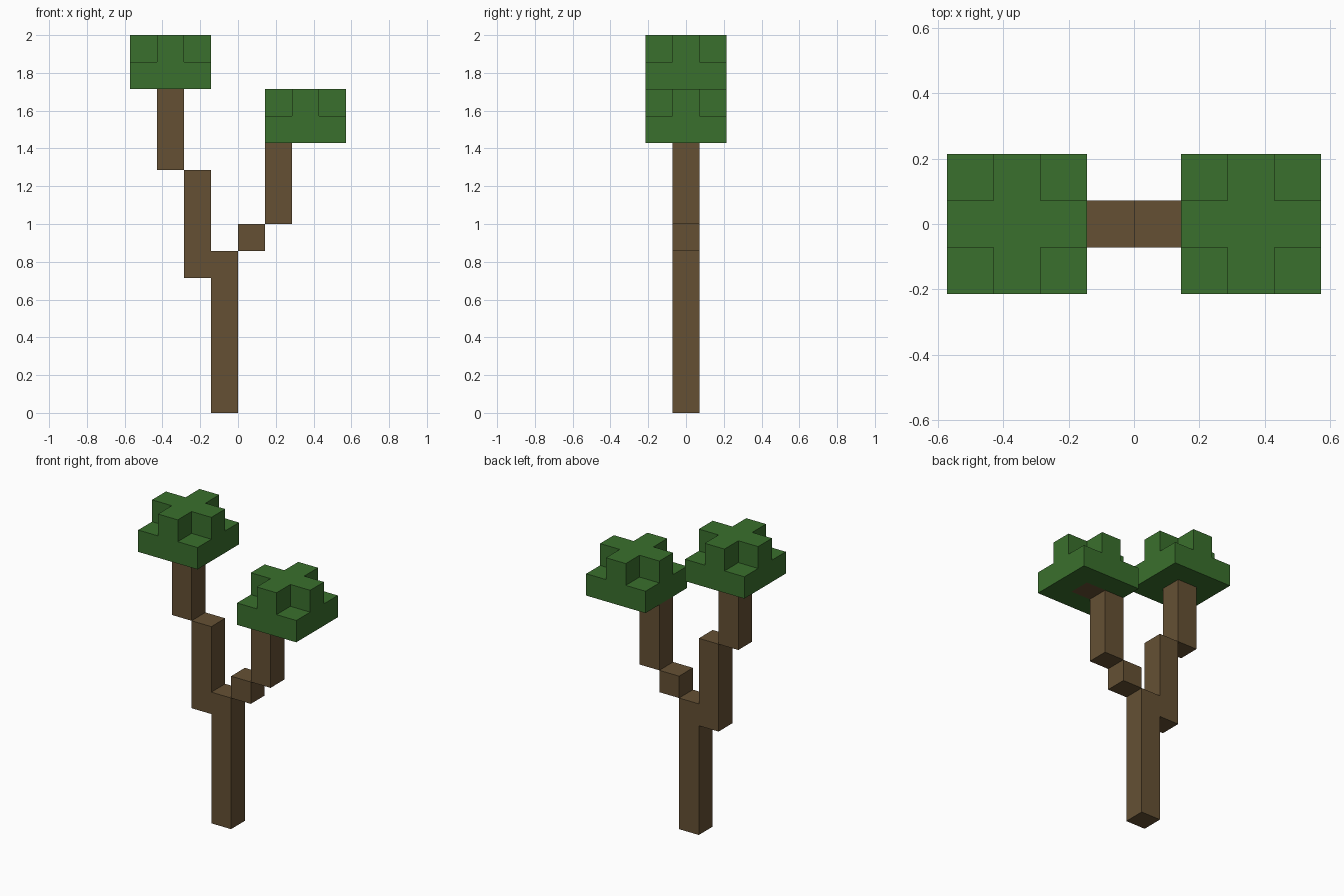
import bpy
import bmesh
from mathutils import Vector

cube = bpy.data.objects.get("Cube")
if cube:
    bpy.data.objects.remove(cube, do_unlink=True)

U = 2 / 14  # edge of one block


def make_material(name, rgb):
    mat = bpy.data.materials.new(name)
    mat.use_nodes = True
    color = (*rgb, 1)
    mat.diffuse_color = color
    bsdf = mat.node_tree.nodes["Principled BSDF"]
    bsdf.inputs["Base Color"].default_value = color
    bsdf.inputs["Roughness"].default_value = 0.9
    return mat


bark = make_material("bark_brown", (0.130, 0.081, 0.034))
leaf = make_material("leaf_green", (0.042, 0.162, 0.026))


def column(x, z0, z1):
    return {(x, 0, z) for z in range(z0, z1)}


def crown(cx, z):
    # Square lower layer with a plus-shaped layer on top
    span = (-1, 0, 1)
    base = {(cx + i, j, z) for i in span for j in span}
    plus = {(cx + i, j, z + 1) for i in span for j in span if i * j == 0}
    return base | plus


# Blocks of each part; the right crown sits centred, the left one to the side
heart = column(2, 10, 11)
parts = {
    "trunk": (column(-1, 0, 6), bark),
    "right_lower_branch": (column(-2, 5, 9), bark),
    "right_upper_branch": (column(-3, 9, 12), bark),
    "left_branch_stub": (column(0, 6, 7), bark),
    "left_upper_branch": (column(1, 7, 10), bark),
    "left_crown_heart": (heart, bark),
    "right_crown": (crown(-3, 12), leaf),
    "left_crown": (crown(2, 10) - heart, leaf),
}
filled = set().union(*(cells for cells, _ in parts.values()))


def build(name, cells, mat):
    # Skin only the block sides that are not covered by another block
    bm = bmesh.new()
    for cell in cells:
        centre = Vector((cell[0] + 0.5, cell[1], cell[2] + 0.5))
        for axis in range(3):
            for sign in (-1, 1):
                n = Vector((0, 0, 0))
                n[axis] = sign
                if tuple(int(c + d) for c, d in zip(cell, n)) in filled:
                    continue
                a = Vector((0, 0, 0))
                a[(axis + 1) % 3] = 0.5
                b = n.cross(a)
                mid = centre + n / 2
                corners = (mid - a - b, mid + a - b, mid + a + b, mid - a + b)
                bm.faces.new([bm.verts.new(p * U) for p in corners])
    bmesh.ops.remove_doubles(bm, verts=bm.verts, dist=U / 100)
    bmesh.ops.dissolve_limit(bm, angle_limit=0.01, verts=bm.verts, edges=bm.edges)
    mesh = bpy.data.meshes.new(name)
    bm.to_mesh(mesh)
    bm.free()
    mesh.materials.append(mat)
    bpy.context.collection.objects.link(bpy.data.objects.new(name, mesh))


for name, (cells, mat) in parts.items():
    build(name, cells, mat)
